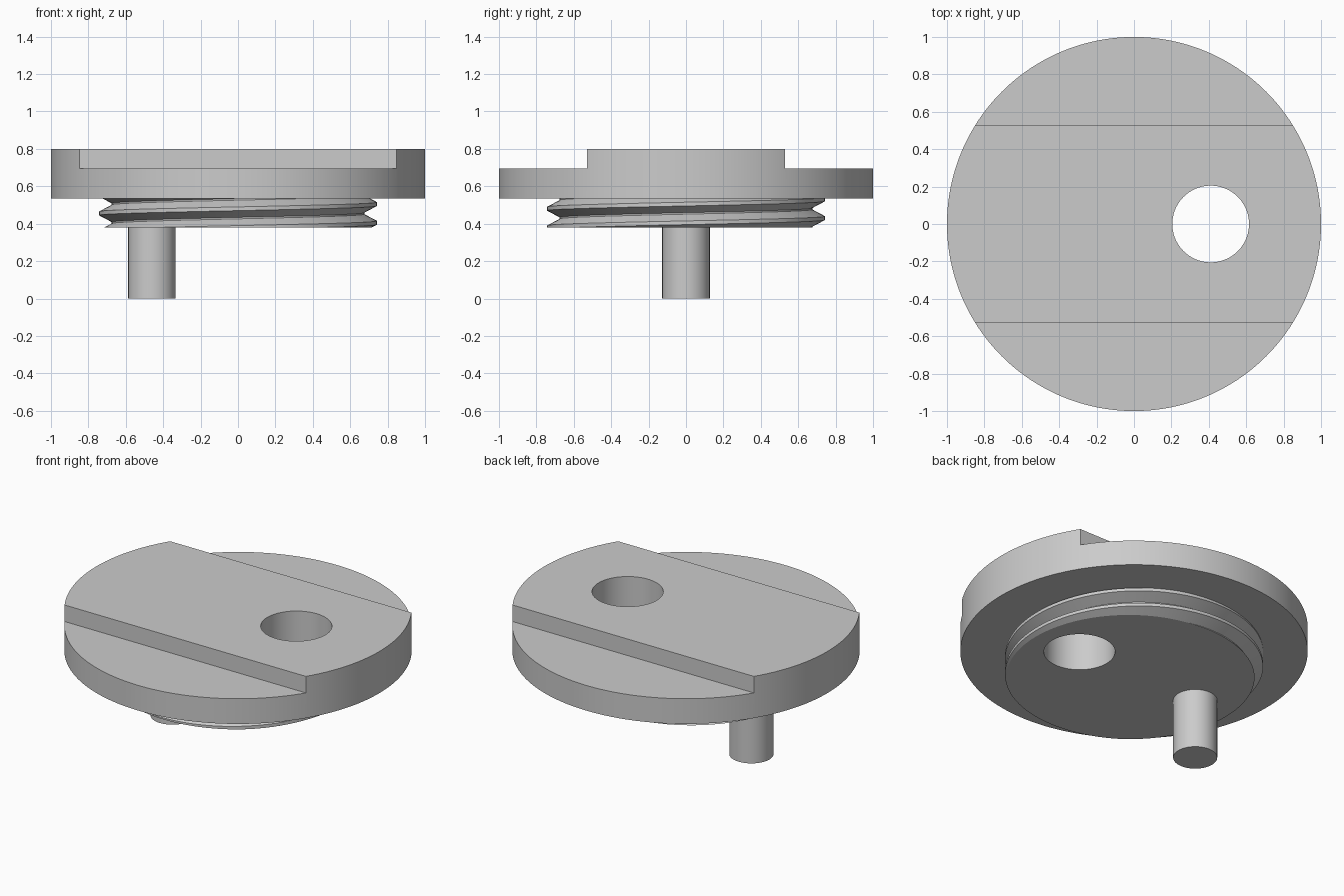
import bpy, bmesh, math
from mathutils import Matrix, Vector

if "Cube" in bpy.data.objects:
    bpy.data.objects.remove(bpy.data.objects["Cube"])

PLUG_Z, CAP_Z, STEP_Z, TOP_Z = 0.38, 0.535, 0.695, 0.80
BAR_HALF = 0.53
HOLE_X, HOLE_R = 0.41, 0.205
PIN_X, PIN_R = -0.46, 0.127

grey = bpy.data.materials.new("grey")
grey.use_nodes = True
colour = (0.6, 0.6, 0.6, 1)
grey.diffuse_color = colour
grey.node_tree.nodes["Principled BSDF"].inputs["Base Color"].default_value = colour


def finish(name, bm):
    bmesh.ops.recalc_face_normals(bm, faces=bm.faces)
    mesh = bpy.data.meshes.new(name)
    bm.to_mesh(mesh)
    bm.free()
    mesh.materials.append(grey)
    obj = bpy.data.objects.new(name, mesh)
    bpy.context.collection.objects.link(obj)
    return obj


def cylinder(name, x, radius, z0, z1, segments):
    bm = bmesh.new()
    bmesh.ops.create_cone(bm, cap_ends=True, segments=segments, radius1=radius,
                          radius2=radius, depth=z1 - z0,
                          matrix=Matrix.Translation((x, 0, (z0 + z1) / 2)))
    return finish(name, bm)


def box(name, centre, size):
    bm = bmesh.new()
    bmesh.ops.create_cube(bm, size=1, matrix=Matrix.Translation(centre)
                          @ Matrix.Diagonal((*size, 1)))
    return finish(name, bm)


def cut(obj, cutters):
    for cutter in cutters:
        mod = obj.modifiers.new("cut", "BOOLEAN")
        mod.operation, mod.solver, mod.object = "DIFFERENCE", "EXACT", cutter
    graph = bpy.context.evaluated_depsgraph_get()
    mesh = bpy.data.meshes.new_from_object(obj.evaluated_get(graph))
    obj.modifiers.clear()
    obj.data = mesh


def threaded_plug(name, pitch=0.1, first_crest=0.405, segments=128):
    # One helical pitch: flat crest, sloped flanks, narrow root
    profile = [(-0.01, 0.743), (0.01, 0.743), (0.046, 0.675), (0.054, 0.675)]
    rows = [(first_crest + turn * pitch + dz, r)
            for turn in range(-4, 5) for dz, r in profile]
    bm = bmesh.new()
    columns = []
    for i in range(segments + 1):
        a = math.tau * i / segments
        columns.append([bm.verts.new((r * math.cos(a), r * math.sin(a),
                                      z + pitch * i / segments)) for z, r in rows])
    for left, right in zip(columns, columns[1:]):
        for j in range(len(rows) - 1):
            bm.faces.new((left[j], right[j], right[j + 1], left[j + 1]))
    bmesh.ops.remove_doubles(bm, verts=bm.verts, dist=1e-5)
    # Trim the endless thread flat at both ends and close it
    for z, direction in ((PLUG_Z, -1), (CAP_Z, 1)):
        bmesh.ops.bisect_plane(bm, geom=bm.verts[:] + bm.edges[:] + bm.faces[:],
                               plane_co=Vector((0, 0, z)),
                               plane_no=Vector((0, 0, direction)), clear_outer=True)
    bmesh.ops.holes_fill(bm, edges=[e for e in bm.edges if e.is_boundary], sides=0)
    return finish(name, bm)


# Main parts
cap = cylinder("cap_disc", 0, 1, CAP_Z, TOP_Z, 192)
plug = threaded_plug("threaded_plug")
pin = cylinder("pin", PIN_X, PIN_R, 0, PLUG_Z + 0.04, 64)

# Cutters: through hole and the two lowered side ledges
hole = cylinder("hole_cutter", HOLE_X, HOLE_R, 0.2, 1, 96)
ledges = [box("ledge_cutter", (0, s * (BAR_HALF + 0.5), STEP_Z + 0.25), (3, 1, 0.5))
          for s in (-1, 1)]
cut(cap, ledges + [hole])
cut(plug, [hole])
for helper in ledges + [hole]:
    bpy.data.objects.remove(helper)

# Smooth round walls, sharp rims
bpy.ops.object.select_all(action="DESELECT")
for part in (cap, plug, pin):
    part.select_set(True)
bpy.context.view_layer.objects.active = cap
bpy.ops.object.shade_smooth_by_angle(angle=math.radians(25))
